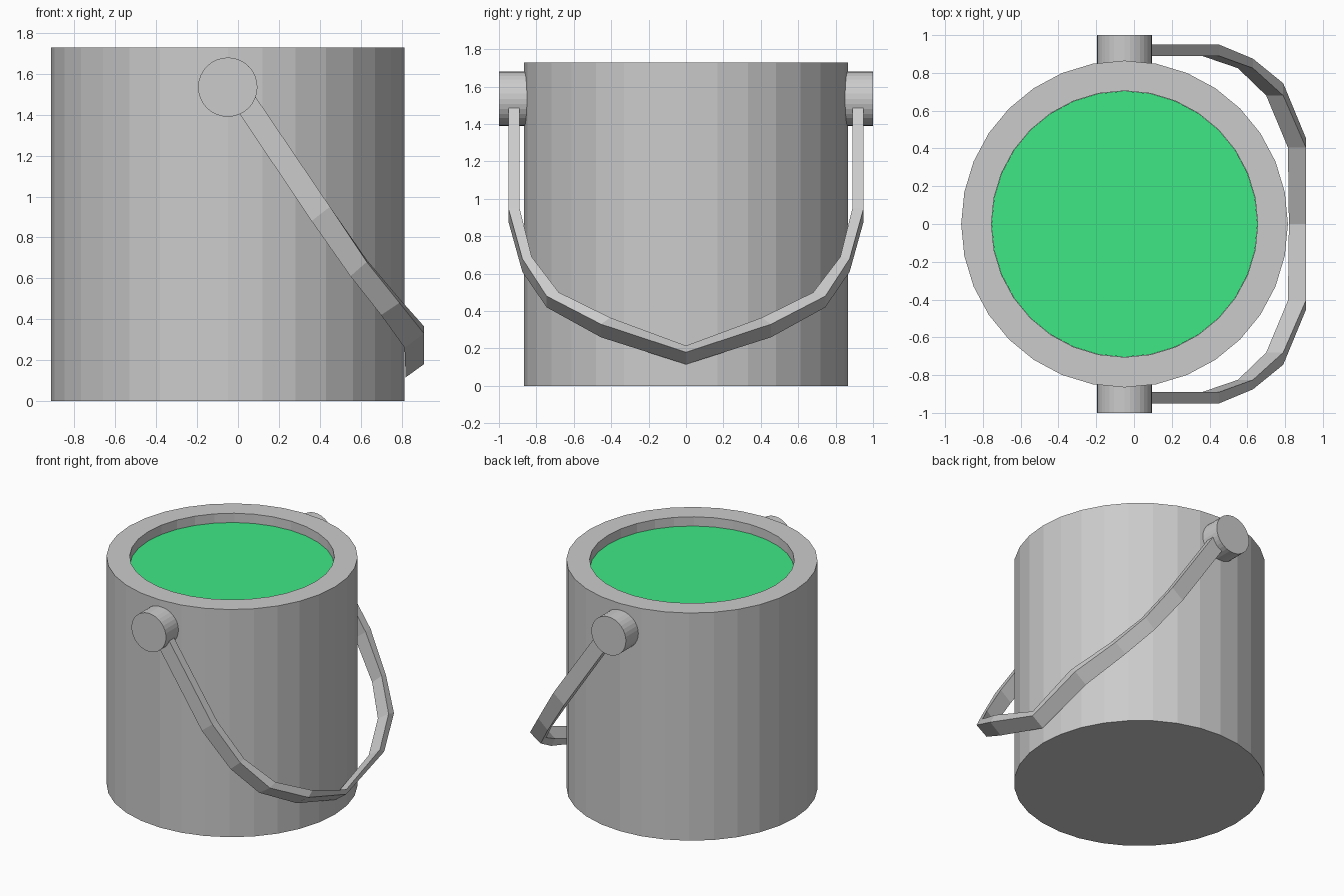
import bpy, bmesh
from math import cos, sin, tau, pi

if "Cube" in bpy.data.objects:
    bpy.data.objects.remove(bpy.data.objects["Cube"])

CX, SIDES = -0.05, 32


def finish(name, bm):
    bmesh.ops.recalc_face_normals(bm, faces=bm.faces)
    mesh = bpy.data.meshes.new(name)
    bm.to_mesh(mesh)
    bm.free()
    obj = bpy.data.objects.new(name, mesh)
    bpy.context.collection.objects.link(obj)
    return obj


def lathe(name, profile):
    """Revolve (radius, z) points about the bucket axis, capping both ends."""
    bm = bmesh.new()
    rings = [[bm.verts.new((CX + r * cos(tau * i / SIDES), r * sin(tau * i / SIDES), z))
              for i in range(SIDES)] for r, z in profile]
    for a, b in zip(rings, rings[1:]):
        for i in range(SIDES):
            j = (i + 1) % SIDES
            bm.faces.new((a[i], a[j], b[j], b[i]))
    bm.faces.new(rings[0])
    bm.faces.new(rings[-1])
    return finish(name, bm)


# Bucket with thick rim and shallow recess
lathe("bucket", [(0.865, 0), (0.865, 1.73), (0.705, 1.73), (0.705, 1.64)])

# Paint filling the recess
paint = lathe("paint", [(0.704, 1.641), (0.704, 1.66)])
green = bpy.data.materials.new("green_paint")
green.diffuse_color = (0.05, 0.8, 0.24, 1)
green.use_nodes = True
green.node_tree.nodes["Principled BSDF"].inputs["Base Color"].default_value = green.diffuse_color
paint.data.materials.append(green)

# Handle pivots on both sides
for side, label in ((-1, "front"), (1, "back")):
    bpy.ops.mesh.primitive_cylinder_add(vertices=SIDES, radius=0.145, depth=0.16,
                                        location=(CX, side * 0.92, 1.535),
                                        rotation=(pi / 2, 0, 0))
    bpy.context.object.name = label + "_pivot"

# Drooping handle: half-path stations, mirrored across y
# (outer y, inner y, upper x, upper z, lower x, lower z, inner rise)
stations = [
    (0.95, 0.89, 0.03, 1.57, -0.05, 1.49, 0.0),
    (0.95, 0.89, 0.45, 0.95, 0.36, 0.88, 0.0),
    (0.875, 0.825, 0.63, 0.68, 0.55, 0.61, 0.01),
    (0.745, 0.68, 0.79, 0.48, 0.70, 0.42, 0.02),
    (0.455, 0.405, 0.91, 0.33, 0.815, 0.26, 0.035),
    (0.0, 0.0, 0.91, 0.18, 0.82, 0.115, 0.035),
]
path = [(1, s) for s in stations] + [(-1, s) for s in stations[-2::-1]]
bm = bmesh.new()
rings = []
for side, (yo, yi, xa, za, xb, zb, rise) in path:
    corners = ((xa, yo, za), (xb, yo, zb), (xb, yi, zb + rise), (xa, yi, za + rise))
    rings.append([bm.verts.new((x, side * y, z)) for x, y, z in corners])
for a, b in zip(rings, rings[1:]):
    for i in range(4):
        j = (i + 1) % 4
        bm.faces.new((a[i], a[j], b[j], b[i]))
bm.faces.new(rings[0])
bm.faces.new(rings[-1])
finish("handle", bm)
